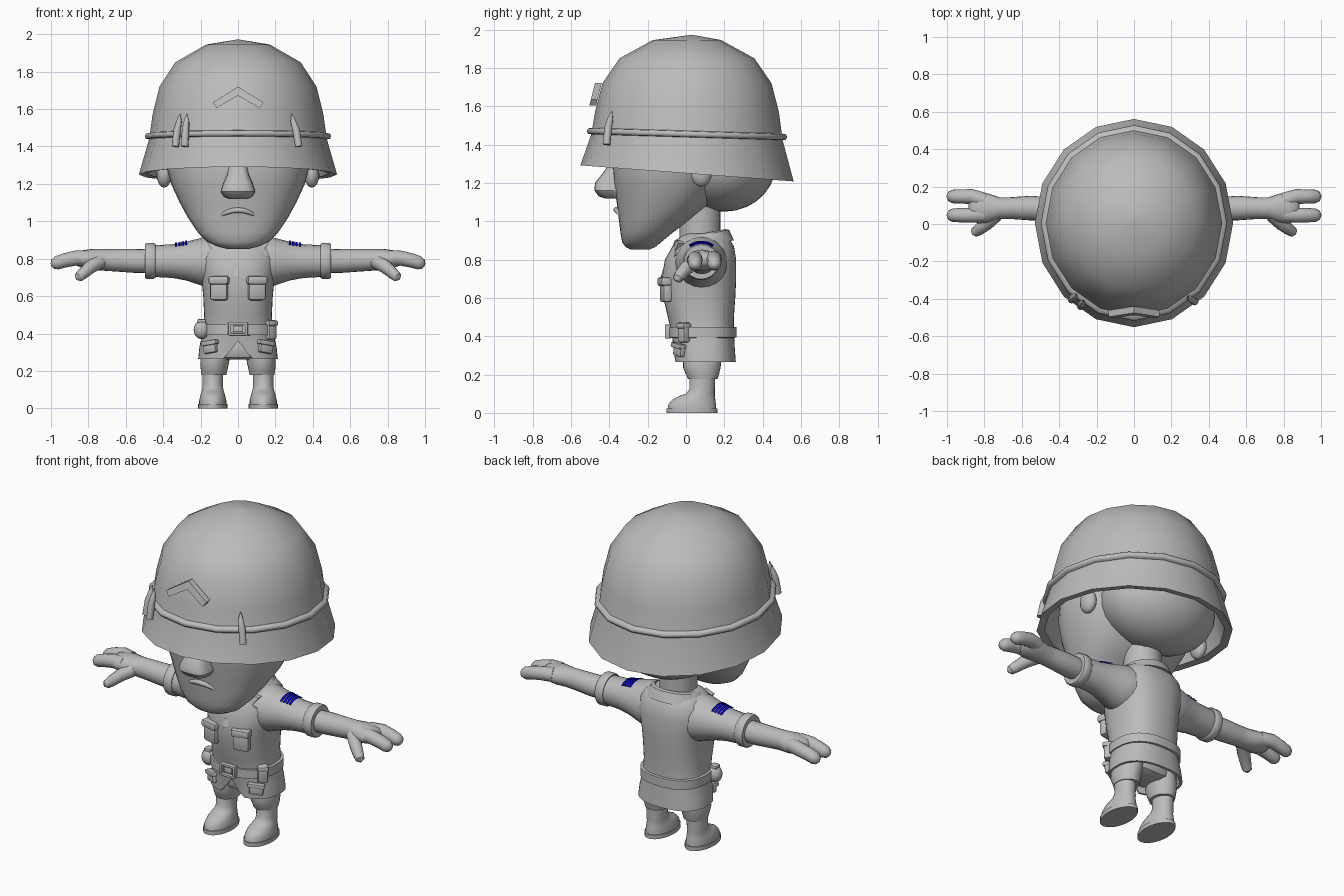
import bpy, bmesh, math
from mathutils import Vector, Matrix

if "Cube" in bpy.data.objects:
    bpy.data.objects.remove(bpy.data.objects["Cube"])

def material(name, rgb):
    m = bpy.data.materials.new(name)
    m.diffuse_color = (*rgb, 1)
    m.use_nodes = True
    m.node_tree.nodes["Principled BSDF"].inputs["Base Color"].default_value = m.diffuse_color
    return m

GREY = material("plain grey", (0.5, 0.5, 0.5))
BLUE = material("patch blue", (0.0, 0.0, 0.8))

def finish(name, bm, mat=GREY, angle=40):
    bmesh.ops.recalc_face_normals(bm, faces=bm.faces)
    me = bpy.data.meshes.new(name)
    bm.to_mesh(me)
    bm.free()
    me.materials.append(mat)
    ob = bpy.data.objects.new(name, me)
    bpy.context.collection.objects.link(ob)
    bpy.ops.object.select_all(action='DESELECT')
    ob.select_set(True)
    bpy.context.view_layer.objects.active = ob
    bpy.ops.object.shade_smooth_by_angle(angle=math.radians(angle))
    return ob

def loft(name, rings, angle=40, caps=True, closed=False):
    bm = bmesh.new()
    vs = [[bm.verts.new(p) for p in r] for r in rings]
    n = len(vs[0])
    pairs = list(zip(vs, vs[1:])) + ([(vs[-1], vs[0])] if closed else [])
    for a, b in pairs:
        for i in range(n):
            bm.faces.new((a[i], a[(i + 1) % n], b[(i + 1) % n], b[i]))
    if caps and not closed:
        bm.faces.new(vs[0])
        bm.faces.new(vs[-1])
    return finish(name, bm, angle=angle)

def ring_z(z, rx, yf, yb, cx=0, p=2, n=28, slope=0):
    """Horizontal superellipse ring from front yf to back yb."""
    pts = []
    for i in range(n):
        t = 2 * math.pi * i / n
        c, s = math.cos(t), math.sin(t)
        x = cx + rx * math.copysign(abs(c) ** (2 / p), c)
        y = (yf + yb) / 2 + (yb - yf) / 2 * math.copysign(abs(s) ** (2 / p), s)
        pts.append(Vector((x, y, z + slope * y)))
    return pts

def ring_x(s, x, cy, cz, ry, rz, n=20):
    return [Vector((s * x, cy + ry * math.cos(2 * math.pi * i / n),
                    cz + rz * math.sin(2 * math.pi * i / n))) for i in range(n)]

def tube(name, pts, radii, n=12):
    pts = [Vector(p) for p in pts]
    rings = []
    for i, p in enumerate(pts):
        d = pts[min(i + 1, len(pts) - 1)] - pts[max(i - 1, 0)]
        q = d.to_track_quat('Z', 'Y')
        rings.append([p + q @ Vector((radii[i] * math.cos(2 * math.pi * k / n),
                                      radii[i] * math.sin(2 * math.pi * k / n), 0)) for k in range(n)])
    return loft(name, rings)

def box(name, loc, size, rz=0, ry=0, bevel=0.01):
    bm = bmesh.new()
    bmesh.ops.create_cube(bm, size=1)
    bmesh.ops.scale(bm, vec=size, verts=bm.verts)
    bmesh.ops.bevel(bm, geom=bm.edges[:], offset=bevel, segments=2, affect='EDGES', profile=0.5)
    bm.transform(Matrix.Translation(loc) @ Matrix.Rotation(rz, 4, 'Z') @ Matrix.Rotation(ry, 4, 'Y'))
    return finish(name, bm)

def ball(name, loc, size, segs=20):
    bm = bmesh.new()
    bmesh.ops.create_uvsphere(bm, u_segments=segs, v_segments=segs // 2, radius=1)
    bm.transform(Matrix.Translation(loc) @ Matrix.Diagonal((*size, 1)))
    return finish(name, bm)

def plate(name, pts, depth):
    bm = bmesh.new()
    f = bm.faces.new([bm.verts.new(p) for p in pts])
    g = bmesh.ops.extrude_face_region(bm, geom=[f])
    bmesh.ops.translate(bm, vec=depth, verts=[v for v in g['geom'] if isinstance(v, bmesh.types.BMVert)])
    return finish(name, bm)

# Helmet: 16-sided dome, flared brim, hollow inside
def helmet_ring(z, r, slope=0, cy=0.005):
    return ring_z(z, r, cy - 1.05 * r, cy + 1.05 * r, n=16, slope=slope)
loft("helmet", [helmet_ring(*a) for a in (
    (1.6, .36), (1.45, .43, -.03), (1.255, .487, -.075), (1.25, .53, -.075), (1.44, .475, -.03),
    (1.57, .457), (1.72, .42), (1.85, .335), (1.945, .17), (1.972, .005, 0, .03))], angle=50)
loft("helmet_band", [helmet_ring(1.455 + dz, r, -.03) for dz, r in (
    (-.018, .465), (-.014, .492), (.0, .498), (.014, .492), (.018, .465))], closed=True, angle=60)

# Cartridges tucked in the band
for x, y, lean in ((-.325, -.395, .01), (-.28, -.43, .005), (.31, -.405, -.015)):
    tube("cartridge", [(x - lean, y - .01, 1.40), (x, y, 1.49), (x + lean, y + .01, 1.535),
                       (x + lean * 1.5, y + .018, 1.575)], [.02, .02, .015, .002], n=10)

# Chevron badge
def badge_y(z):
    return -.505 + (z - 1.6) * .25
plate("chevron_badge", [(x, badge_y(z), z) for x, z in (
    (0, 1.72), (.135, 1.635), (.115, 1.605), (0, 1.672), (-.115, 1.605), (-.135, 1.635))], (0, .035, 0))

# Head
loft("face", [ring_z(z, rx, f, b, p=2.3, n=32) for z, rx, f, b in (
    (.853, .06, -.29, -.19), (.865, .11, -.315, -.16), (.89, .165, -.333, -.13), (.94, .215, -.342, -.07),
    (1.02, .268, -.352, .04), (1.1, .312, -.362, .14), (1.2, .358, -.377, .2), (1.3, .385, -.385, .25),
    (1.5, .38, -.36, .25), (1.6, .3, -.28, .2))])
ball("back_skull", (0, .2, 1.3), (.35, .27, .25), 28)
for s in (1, -1):
    ball("ear", (s * .395, .08, 1.25), (.04, .055, .07))
loft("nose", [ring_z(z, rx, f, -.3, p=3, n=20) for z, rx, f in (
    (1.118, .04, -.42), (1.13, .075, -.455), (1.16, .093, -.478), (1.2, .08, -.475),
    (1.25, .058, -.435), (1.3, .048, -.4))])
tube("mouth", [(.1 * t, -.364 + .03 * t * t, 1.06 - .035 * t * t) for t in (-1, -.7, -.35, 0, .35, .7, 1)],
     [.004, .011, .014, .015, .014, .011, .004], n=10)
loft("neck", [ring_z(z, .105, -.035, .18) for z in (.85, 1.15)])

# Jacket with a notched front hem
rings = [ring_z(z, rx, f, b, p=2.4, n=40) for z, rx, f, b in (
    (.375, .16, -.03, .22), (.265, .2, -.05, .245), (.265, .213, -.062, .26), (.33, .206, -.068, .255),
    (.42, .186, -.075, .25), (.5, .181, -.095, .25), (.6, .186, -.118, .257), (.7, .196, -.127, .262),
    (.8, .215, -.11, .262), (.87, .2, -.07, .25), (.91, .165, -.04, .225), (.935, .12, -.01, .2))]
for r in rings[1:3]:
    for p in r:
        if p.y < 0 and abs(p.x) < .08:
            p.z = max(p.z, .36 - 1.3 * abs(p.x))
for p in rings[3]:
    if p.y < 0 and abs(p.x) < .05:
        p.z = .375 - .8 * abs(p.x)
loft("jacket", rings)
loft("collar", [ring_z(z, rx, f, b, slope=.2) for z, rx, f, b in (
    (.85, .18, -.08, .25), (.91, .145, -.06, .225), (.918, .125, -.04, .205), (.87, .11, -.03, .19))], closed=True)
for s in (1, -1):
    plate("lapel", [(s * x, -.135 + (z - .7) * .3 + x * .25, z) for x, z in (
        (0, .695), (.165, .825), (.135, .845), (.165, .885), (.1, .9), (0, .745))], (0, .03, 0))

# Belt and gear
loft("belt", [ring_z(z, .187 + d, -.078 - d, .252 + d, p=2.4, n=40) for z, d in (
    (.39, -.01), (.393, .012), (.447, .012), (.45, -.01))], closed=True)
for x in (-.045, .045):
    box("buckle_side", (x, -.095, .425), (.016, .03, .07), bevel=.004)
for z in (.395, .455):
    box("buckle_rail", (0, -.095, z), (.1, .03, .014), bevel=.004)
box("buckle_plate", (0, -.09, .425), (.055, .02, .035), bevel=.004)
ball("canteen", (-.195, .0, .42), (.042, .04, .05))
box("canteen_cap", (-.195, .0, .465), (.045, .045, .025), bevel=.008)
box("belt_pouch", (.172, -.01, .42), (.055, .05, .105), rz=.7)
box("pouch_flap", (.175, -.013, .455), (.064, .058, .03), rz=.7)

for s in (1, -1):
    # Chest and hip pockets
    box("chest_pocket", (s * .1, -.105, .635), (.095, .05, .115), s * .22, bevel=.015)
    box("chest_pocket_flap", (s * .1, -.112, .685), (.11, .058, .045), s * .22, bevel=.012)
    box("hip_pocket", (s * .148, -.034, .325), (.08, .035, .06), s * .55, s * .15)
    box("hip_pocket_flap", (s * .15, -.04, .35), (.095, .04, .025), s * .55, s * .15, .006)

    # Sleeve and cuff
    sleeve = ((.08, .08, .785, .135, .135), (.17, .08, .783, .135, .135), (.22, .08, .785, .12, .12),
              (.28, .08, .787, .105, .103), (.35, .08, .787, .092, .09), (.48, .08, .787, .084, .083))
    loft("sleeve", [ring_x(s, *a) for a in sleeve])
    loft("sleeve_cuff", [ring_x(s, x, .08, .788, r, r) for x, r in (
        (.442, .07), (.442, .09), (.45, .096), (.488, .096), (.496, .09), (.496, .06))], closed=True)

    # Shoulder stripes draped on the sleeve
    bm = bmesh.new()
    def on_sleeve(x, t):
        a, b = next((a, b) for a, b in zip(sleeve, sleeve[1:]) if a[0] <= x <= b[0])
        cy, cz, ry, rz = (a[i] + (b[i] - a[i]) * (x - a[0]) / (b[0] - a[0]) for i in range(1, 5))
        return bm.verts.new((s * x, cy + (ry + .004) * math.cos(t), cz + (rz + .004) * math.sin(t)))
    for k in range(4):
        x0 = .272 + .018 * k
        row = [(on_sleeve(x0, t), on_sleeve(x0 + .011, t))
               for t in (math.radians(55 + 70 * j / 8) for j in range(9))]
        for a, b in zip(row, row[1:]):
            bm.faces.new((a[0], a[1], b[1], b[0]) if s < 0 else (a[0], b[0], b[1], a[1]))
    stripes = finish("shoulder_stripes", bm, BLUE)
    sol = stripes.modifiers.new("thickness", 'SOLIDIFY')
    sol.thickness, sol.offset = .004, 0

    # Forearm, palm, fingers and thumb
    loft("forearm", [ring_x(s, *a) for a in (
        (.44, .08, .787, .062, .062), (.55, .085, .788, .066, .064), (.66, .085, .792, .058, .06),
        (.72, .085, .794, .058, .058), (.78, .085, .796, .078, .056), (.83, .085, .798, .082, .047),
        (.87, .085, .8, .07, .035), (.885, .085, .8, .05, .015))])
    for y0, y1 in ((.125, .147), (.05, .047)):
        tube("finger", [(s * .8, y0, .803), (s * .87, y1, .803), (s * .93, y1, .79), (s * .97, y1, .777),
                        (s * .99, y1, .77), (s * 1, y1, .767)], [.042, .04, .038, .036, .026, .006])
    tube("thumb", [(s * .74, .05, .785), (s * .79, .0, .755), (s * .83, -.03, .72),
                   (s * .852, -.045, .7), (s * .862, -.053, .69)], [.04, .036, .031, .026, .006])

    # Shorts leg, shin, boot and sole
    loft("trouser_leg", [ring_z(z, rx, f, b, s * cx) for z, rx, f, b, cx in (
        (.178, .05, .03, .14, .128), (.178, .066, .01, .165, .128), (.2, .07, .0, .172, .128),
        (.235, .076, -.015, .18, .126), (.27, .078, -.015, .185, .122), (.4, .07, -.01, .2, .1))])
    loft("boot", [ring_z(z, rx, f, b, s * .135) for z, rx, f, b in (
        (.02, .073, -.095, .158), (.045, .072, -.092, .156), (.07, .066, -.07, .153), (.088, .06, -.035, .15),
        (.1, .057, .0, .15), (.125, .054, .018, .15), (.2, .056, .018, .152))])
    loft("boot_sole", [ring_z(z, .078, -.102, .165, s * .135) for z in (0, .024)])
box("hips", (0, .09, .32), (.2, .2, .12), bevel=.04)
